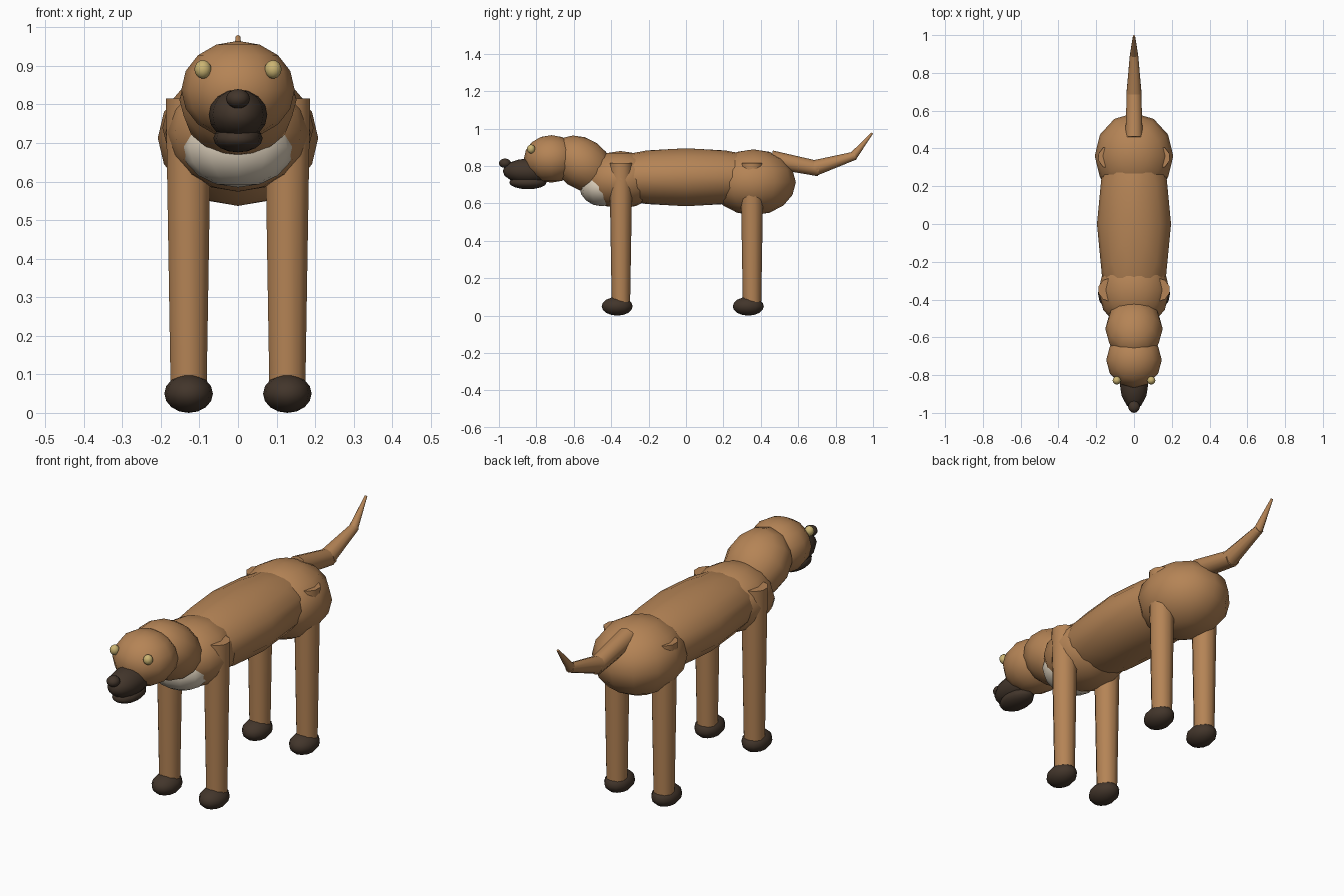
import bpy, math
from mathutils import Vector

if "Cube" in bpy.data.objects:
    bpy.data.objects.remove(bpy.data.objects["Cube"])


def material(name, rgb):
    m = bpy.data.materials.new(name)
    m.diffuse_color = (*rgb, 1)
    m.use_nodes = True
    m.node_tree.nodes["Principled BSDF"].inputs["Base Color"].default_value = m.diffuse_color
    return m


TAN = material("tan_fur", (0.46, 0.23, 0.092))
DARK = material("dark_brown", (0.055, 0.036, 0.024))
CREAM = material("cream_fur", (0.72, 0.63, 0.50))
GOLD = material("eye_gold", (0.60, 0.46, 0.17))


def finish(name, mat):
    o = bpy.context.object
    o.name = name
    o.data.materials.append(mat)
    bpy.ops.object.transform_apply(location=False, rotation=False, scale=True)
    bpy.ops.object.shade_smooth_by_angle(angle=math.radians(55))
    return o


def ball(name, mat, loc, radii, tilt=0, segs=12, rings=8):
    bpy.ops.mesh.primitive_uv_sphere_add(segments=segs, ring_count=rings, radius=1,
                                         location=loc, rotation=(math.radians(tilt), 0, 0))
    bpy.context.object.scale = radii
    return finish(name, mat)


def limb(name, mat, a, b, ra, rb, sides=10):
    a, b = Vector(a), Vector(b)
    d = b - a
    bpy.ops.mesh.primitive_cone_add(vertices=sides, radius1=ra, radius2=rb, depth=d.length,
                                    location=(a + b) / 2,
                                    rotation=d.to_track_quat('Z', 'Y').to_euler())
    return finish(name, mat)


# body masses
ball("torso", TAN, (0, 0, 0.74), (0.196, 0.55, 0.155))
ball("hips", TAN, (0, 0.36, 0.713), (0.208, 0.227, 0.176))
ball("shoulders", TAN, (0, -0.35, 0.727), (0.188, 0.21, 0.153))
ball("chest_patch", CREAM, (0, -0.45, 0.69), (0.146, 0.12, 0.105))

# neck and head
ball("neck", TAN, (0, -0.555, 0.812), (0.152, 0.18, 0.135), tilt=-35)
ball("head", TAN, (0, -0.72, 0.838), (0.147, 0.147, 0.127))
ball("muzzle", DARK, (0, -0.84, 0.773), (0.076, 0.14, 0.067))
ball("lower_jaw", DARK, (0, -0.845, 0.712), (0.064, 0.10, 0.036))
ball("nose", DARK, (0, -0.968, 0.815), (0.031, 0.032, 0.025))

# mirrored eyes, legs and paws
for side, s in (("left", 1), ("right", -1)):
    ball(f"{side}_eye", GOLD, (s * 0.091, -0.828, 0.891), (0.022, 0.022, 0.024))
    for end, y in (("front", -0.348), ("hind", 0.353)):
        limb(f"{side}_{end}_leg", TAN, (s * 0.128, y, 0.06), (s * 0.128, y, 0.815), 0.049, 0.062)
        ball(f"{side}_{end}_paw", DARK, (s * 0.128, y - 0.02, 0.05), (0.063, 0.083, 0.05))

# tail in three tapering pieces
limb("tail_base", TAN, (0, 0.455, 0.836), (0, 0.712, 0.785), 0.048, 0.040)
limb("tail_middle", TAN, (0, 0.69, 0.79), (0, 0.905, 0.856), 0.042, 0.022)
limb("tail_tip", TAN, (0, 0.89, 0.848), (0, 0.995, 0.976), 0.023, 0.006)
